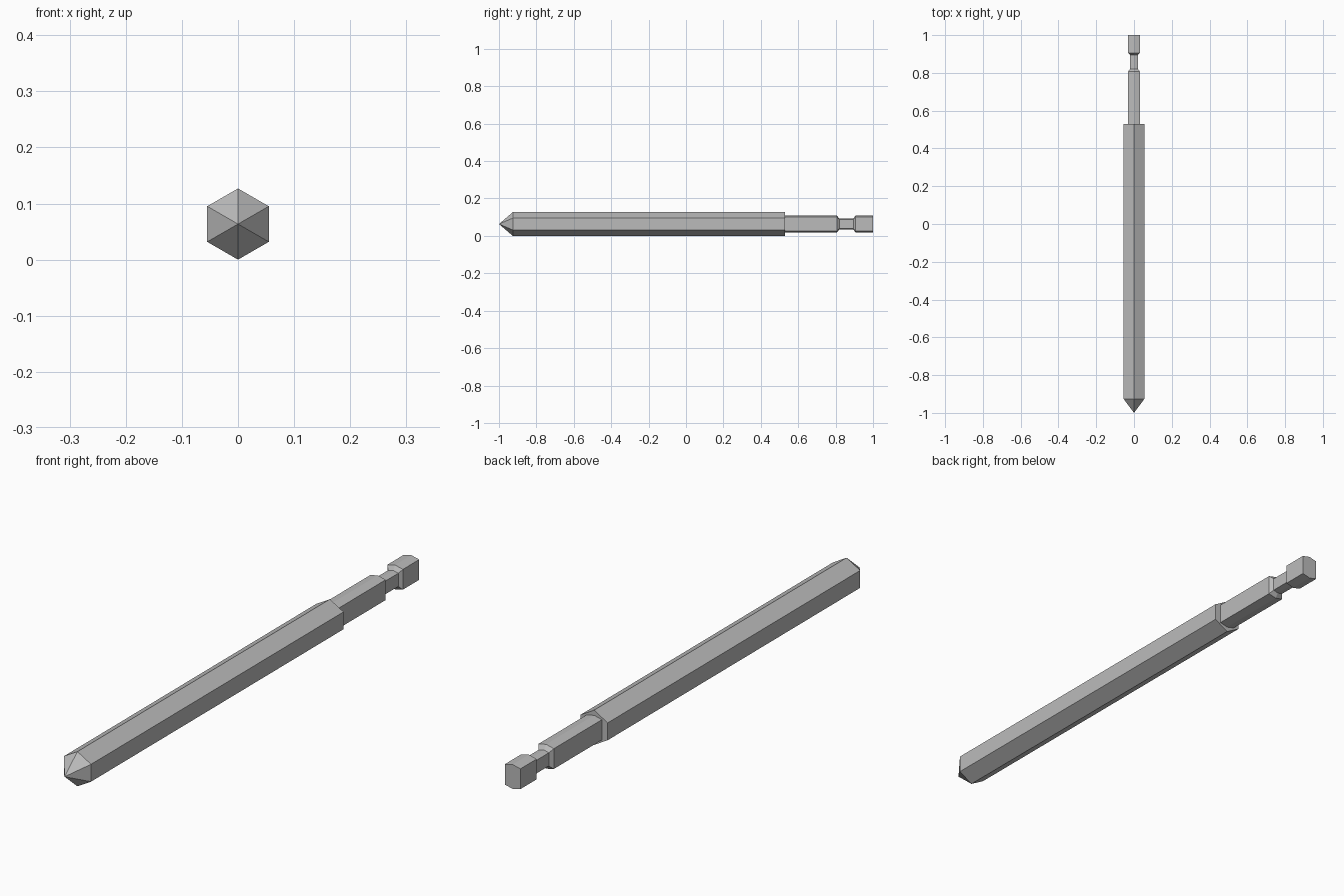
import bpy
import bmesh
import math

if "Cube" in bpy.data.objects:
    bpy.data.objects.remove(bpy.data.objects["Cube"], do_unlink=True)

R = 0.0634                       # corner radius of the main bar
AXIS_Z = R                       # height of the long axis

steel = bpy.data.materials.new("steel_grey")
steel.use_nodes = True
colour = (0.5, 0.5, 0.5, 1)
steel.diffuse_color = colour
steel.node_tree.nodes["Principled BSDF"].inputs["Base Color"].default_value = colour


def hexagon(half_width, half_height, half_side):
    """Pointed-top hexagon as (x, z) corners."""
    w, h, s = half_width, half_height, half_side
    return [(0, h), (w, s), (w, -s), (0, -h), (-w, -s), (-w, s)]


def loft(name, section, stations, apex=None):
    """Sweep a section along y through (y, scale) stations, with an optional point."""
    bm = bmesh.new()
    rings = [[bm.verts.new((x * k, y, AXIS_Z + z * k)) for x, z in section]
             for y, k in stations]
    n = len(section)
    for a, b in zip(rings, rings[1:]):
        for i in range(n):
            j = (i + 1) % n
            bm.faces.new((a[i], a[j], b[j], b[i]))
    bm.faces.new(rings[-1])
    if apex is None:
        bm.faces.new(rings[0])
    else:
        tip = bm.verts.new((0, apex, AXIS_Z))
        for i in range(n):
            bm.faces.new((tip, rings[0][i], rings[0][(i + 1) % n]))
    bmesh.ops.recalc_face_normals(bm, faces=bm.faces)
    mesh = bpy.data.meshes.new(name)
    bm.to_mesh(mesh)
    bm.free()
    mesh.materials.append(steel)
    obj = bpy.data.objects.new(name, mesh)
    bpy.context.collection.objects.link(obj)
    return obj


# Main hexagonal bar with a pyramid point at the front
bar = hexagon(R * math.cos(math.pi / 6), R, R / 2)
loft("pointed_bar", bar, [(-0.926, 1), (0.53, 1)], apex=-1)

# Narrow shank with a locking groove near the back end
shank = hexagon(0.0315, 0.0445, 0.037)
loft("grooved_shank", shank,
     [(0.5, 1), (0.807, 1), (0.82, 0.65), (0.895, 0.65), (0.906, 1), (1, 1)])
